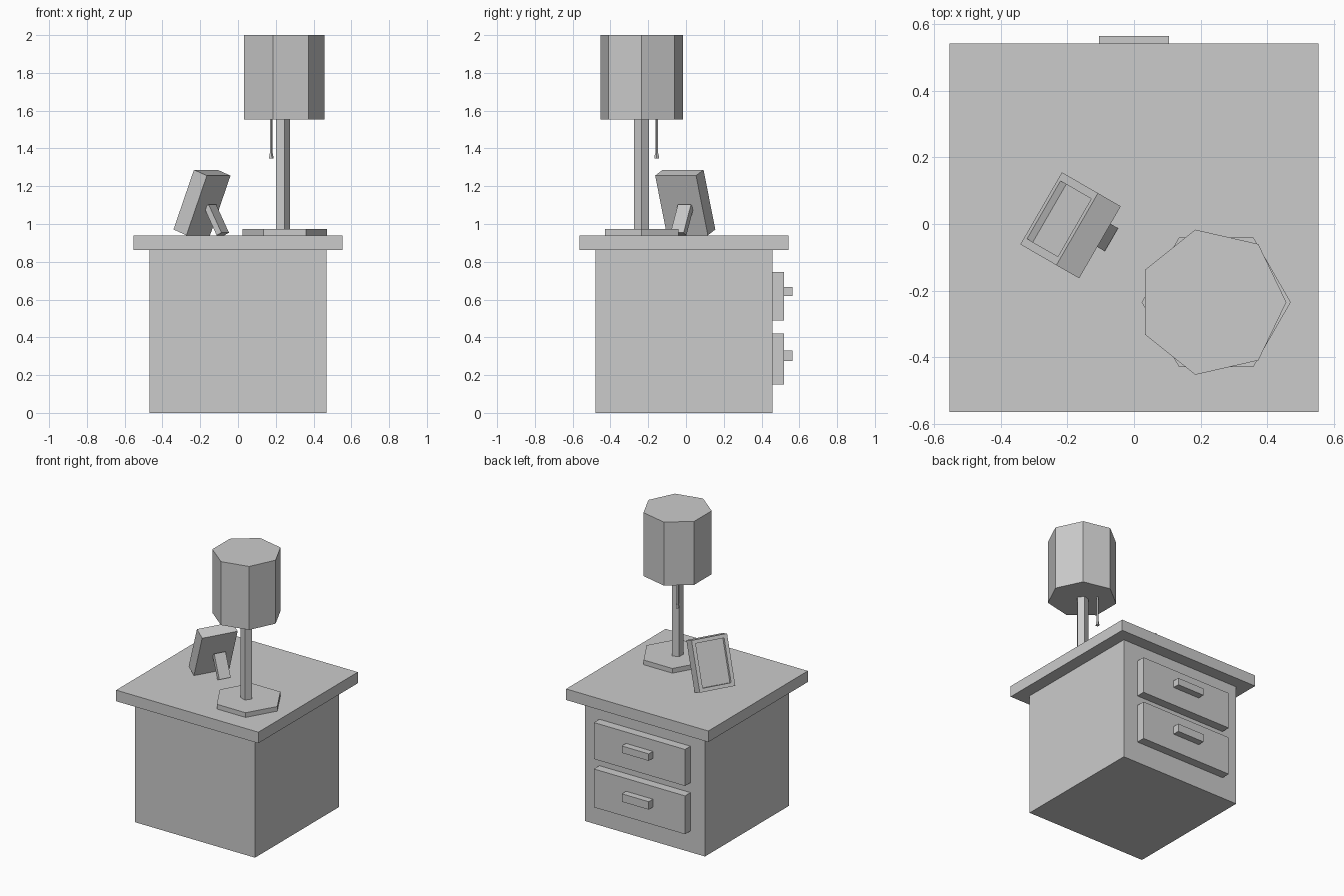
import bpy, bmesh, math
from mathutils import Vector

if "Cube" in bpy.data.objects:
    bpy.data.objects.remove(bpy.data.objects["Cube"])


def finish(name, bm):
    bmesh.ops.recalc_face_normals(bm, faces=bm.faces[:])
    me = bpy.data.meshes.new(name)
    bm.to_mesh(me)
    bm.free()
    ob = bpy.data.objects.new(name, me)
    bpy.context.collection.objects.link(ob)
    return ob


def box(name, x, y, z):
    bm = bmesh.new()
    bmesh.ops.create_cube(bm, size=1)
    for v in bm.verts:
        for i, (lo, hi) in enumerate((x, y, z)):
            v.co[i] = hi if v.co[i] > 0 else lo
    return finish(name, bm)


def column(name, sides, r_low, r_high, x, y, z0, z1):
    # Upright prism with a corner pointing to +x
    bm = bmesh.new()
    rings = []
    for r, z in ((r_low, z0), (r_high, z1)):
        rings.append([bm.verts.new((x + r * math.cos(math.tau * i / sides),
                                    y + r * math.sin(math.tau * i / sides), z))
                      for i in range(sides)])
    for ring in rings:
        bm.faces.new(ring)
    for i in range(sides):
        j = (i + 1) % sides
        bm.faces.new((rings[0][i], rings[0][j], rings[1][j], rings[1][i]))
    return finish(name, bm)


# Photo frame axes on the table: "back" is the lean direction, "side" its width
ORIGIN = Vector((-0.279, 0.047, 0))
BACK = Vector((0.866, -0.5, 0))
SIDE = Vector((0.5, 0.866, 0))


def leaning(name, profile, u0, u1, recess=False):
    # Profile in (back, z), extruded along the side axis
    bm = bmesh.new()
    ends = [[bm.verts.new(ORIGIN + BACK * b + SIDE * u + Vector((0, 0, z)))
             for b, z in profile] for u in (u0, u1)]
    for e in ends:
        bm.faces.new(e)
    n = len(profile)
    sides = [bm.faces.new((ends[0][i], ends[0][(i + 1) % n],
                           ends[1][(i + 1) % n], ends[1][i])) for i in range(n)]
    if recess:
        bmesh.ops.recalc_face_normals(bm, faces=bm.faces[:])
        front = sides[0]
        inward = -front.normal.copy()
        bmesh.ops.inset_individual(bm, faces=[front], thickness=0.035)
        out = bmesh.ops.extrude_discrete_faces(bm, faces=[front])
        bmesh.ops.translate(bm, verts=out["faces"][0].verts[:], vec=inward * 0.0215)
    return finish(name, bm)


# Cabinet
box("cabinet_body", (-0.468, 0.468), (-0.479, 0.457), (0, 0.862))
box("table_top", (-0.554, 0.554), (-0.565, 0.543), (0.862, 0.94))

# Drawers and handles on the +y side
for tag, drawer_z, handle_z in (("lower", (0.15, 0.42), (0.274, 0.33)),
                                ("upper", (0.49, 0.747), (0.618, 0.667))):
    box(tag + "_drawer", (-0.355, 0.355), (0.457, 0.518), drawer_z)
    box(tag + "_handle", (-0.105, 0.105), (0.518, 0.565), handle_z)

# Lamp
column("lamp_base", 6, 0.224, 0.224, 0.247, -0.235, 0.94, 0.973)
column("lamp_post", 5, 0.041, 0.041, 0.234, -0.235, 0.973, 1.553)
column("lamp_shade", 7, 0.2236, 0.2236, 0.234, -0.235, 1.553, 2.0)
column("pull_cord", 5, 0.008, 0.008, 0.175, -0.155, 1.374, 1.553)
column("pull_cord_knob", 5, 0.013, 0.010, 0.175, -0.155, 1.347, 1.374)

# Photo frame and its rear stand
leaning("photo_frame", [(0, 0.971), (0.125, 1.287), (0.204, 1.256), (0.079, 0.94)],
        -0.125, 0.125, recess=True)
leaning("frame_stand", [(0.152, 1.103), (0.230, 0.954), (0.201, 0.94), (0.123, 1.089)],
        -0.016, 0.064)
